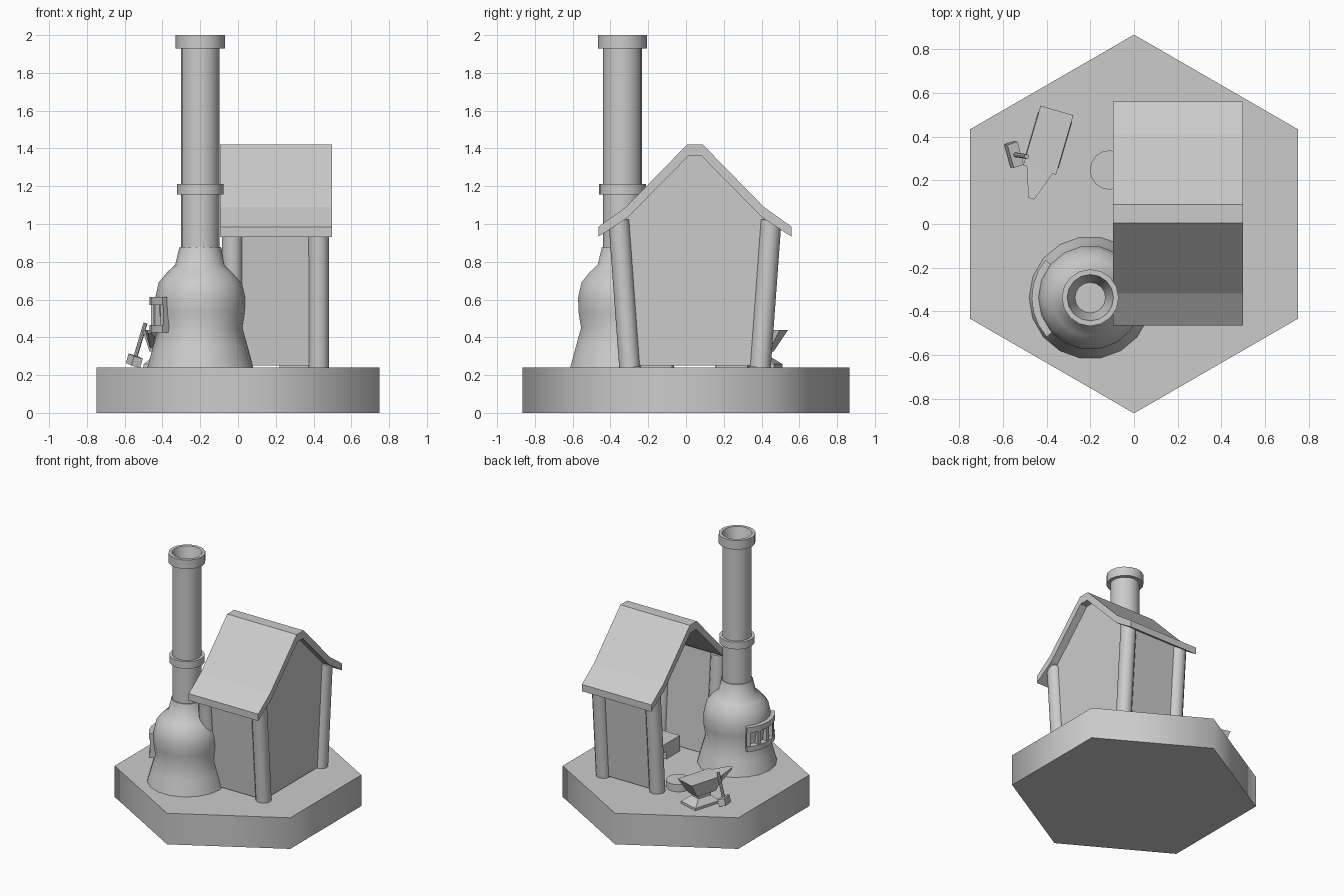
import bpy, bmesh
from math import sin, cos, pi, radians
from mathutils import Vector, Matrix

if "Cube" in bpy.data.objects:
    bpy.data.objects.remove(bpy.data.objects["Cube"])


def finish(name, bm, angle=35):
    bmesh.ops.recalc_face_normals(bm, faces=bm.faces)
    me = bpy.data.meshes.new(name)
    bm.to_mesh(me)
    bm.free()
    ob = bpy.data.objects.new(name, me)
    bpy.context.collection.objects.link(ob)
    if angle:
        bpy.context.view_layer.objects.active = ob
        ob.select_set(True)
        bpy.ops.object.shade_smooth_by_angle(angle=radians(angle))
        ob.select_set(False)
    return ob


def loft(name, rings, closed=False, angle=35):
    """Skin a list of equal-length point rings; cap the ends unless closed."""
    bm = bmesh.new()
    vs = [[bm.verts.new(p) for p in r] for r in rings]
    n = len(rings[0])
    for i in range(len(vs) if closed else len(vs) - 1):
        a, b = vs[i], vs[(i + 1) % len(vs)]
        for j in range(n):
            k = (j + 1) % n
            bm.faces.new((a[j], a[k], b[k], b[j]))
    if not closed:
        bm.faces.new(vs[0])
        bm.faces.new(vs[-1])
    return finish(name, bm, angle)


def lathe(name, profile, x, y, n=16, start=0.0, angle=35):
    return loft(name, [[(x + r * cos(start + 2 * pi * j / n), y + r * sin(start + 2 * pi * j / n), z)
                        for j in range(n)] for r, z in profile], angle=angle)


def rod(name, p, q, r, n=12):
    p, q = Vector(p), Vector(q)
    rot = (q - p).to_track_quat('Z', 'Y')
    ring = [rot @ Vector((r * cos(2 * pi * j / n), r * sin(2 * pi * j / n), 0)) for j in range(n)]
    return loft(name, [[p + v for v in ring], [q + v for v in ring]])


def box(name, lo, hi, matrix=Matrix()):
    ring = [(lo[0], lo[1]), (hi[0], lo[1]), (hi[0], hi[1]), (lo[0], hi[1])]
    return loft(name, [[matrix @ Vector((x, y, z)) for x, y in ring] for z in (lo[2], hi[2])], angle=0)


def extrude_x(name, yz, x0, x1):
    return loft(name, [[(x, y, z) for y, z in yz] for x in (x0, x1)], angle=0)


# Hexagonal base
G = 0.24
lathe("base", [(0.866, 0), (0.866, G)], 0, 0, 6, pi / 2, 65)

# Furnace body, flue, collar and hollow cap
KX, KY = -0.2, -0.337
lathe("furnace", [(0.28, G), (0.25, 0.35), (0.222, 0.45), (0.235, 0.53), (0.238, 0.61),
                  (0.22, 0.69), (0.175, 0.745), (0.132, 0.785), (0.11, 0.878)], KX, KY, 18)
lathe("chimney", [(0.103, 0.87), (0.103, 1.93), (0.13, 1.93), (0.13, 2.0),
                  (0.106, 2.0), (0.07, 1.86)], KX, KY, 16)
lathe("chimney_collar", [(0.1, 1.157), (0.124, 1.157), (0.124, 1.212), (0.1, 1.212)], KX, KY, 16)


# Curved furnace grate
def arc_bar(name, a0, a1, z0, z1, r0=0.215, r1=0.268, steps=6):
    rings = []
    for i in range(steps + 1):
        a = radians(a0 + (a1 - a0) * i / steps)
        rings.append([(KX + r * cos(a), KY + r * sin(a), z)
                      for r, z in ((r0, z0), (r1, z0), (r1, z1), (r0, z1))])
    return loft(name, rings)


arc_bar("grate_lower_rail", 140, 222, 0.425, 0.465)
arc_bar("grate_upper_rail", 140, 222, 0.57, 0.613)
for i in range(5):
    a = 140 + i * 19
    arc_bar("grate_bar_%d" % i, a, a + 6, 0.465, 0.57, r1=0.26, steps=1)

# Shed: four leaning posts, two side walls, one gable wall, roof
YC = 0.0475
for s in (-1, 1):
    for x in (-0.03, 0.427):
        rod("shed_post", (x, YC + s * 0.345, G), (x, YC + s * 0.402, 1.02), 0.056)
    extrude_x("side_wall", [(YC + s * h, z) for h, z in
                            ((0.36, 0.25), (0.33, 0.25), (0.385, 1.02), (0.415, 1.02))], -0.03, 0.43)


def mirrored(half):
    return [(YC + h, z) for h, z in half] + [(YC - h, z) for h, z in reversed(half)]


extrude_x("gable_wall", mirrored([(0.34, 0.25), (0.395, 1.02), (0.035, 1.36)]), 0.41, 0.44)
extrude_x("roof", mirrored([(0.042, 1.42), (0.365, 1.09), (0.512, 0.985),
                            (0.512, 0.932), (0.355, 1.035), (0.035, 1.36)]), -0.096, 0.498)

# Bench inside the shed
box("bench_top", (0.22, -0.24, 0.3), (0.4, 0.325, 0.36))
for y in (-0.24, 0.16):
    box("bench_leg", (0.22, y, G), (0.4, y + 0.165, 0.3))

# Round block by the open end
lathe("round_block", [(0.09, G), (0.09, 0.295)], -0.112, 0.247, 16)

# Anvil: local +Y is the horn direction
u = Vector((-0.28, -0.96, 0)).normalized()
M = Matrix(((-u.y, u.x, 0, -0.392), (u.x, u.y, 0, 0.383), (0, 0, 1, 0), (0, 0, 0, 1)))


def anvil_part(name, levels):
    """levels: (half width, back y, horn-side y, z)"""
    loft(name, [[M @ Vector(p) for p in ((-w, a, z), (w, a, z), (w, b, z), (-w, b, z))]
                for w, a, b, z in levels], angle=0)


anvil_part("anvil_body", [(0.05, -0.07, 0.1, 0.325), (0.078, -0.142, 0.142, 0.44)])
anvil_part("anvil_foot", [(0.08, -0.11, 0.11, G), (0.08, -0.11, 0.11, 0.258),
                          (0.04, -0.05, 0.06, 0.3), (0.04, -0.05, 0.06, 0.335)])
loft("anvil_horn", [[M @ Vector(p) for p in ring] for ring in (
    ((-0.065, 0.13, 0.435), (0.065, 0.13, 0.435), (0.045, 0.11, 0.345), (-0.045, 0.11, 0.345)),
    ((-0.014, 0.278, 0.44), (0.014, 0.278, 0.44), (0.01, 0.27, 0.42), (-0.01, 0.27, 0.42)))], angle=0)

# Hammer leaning on the anvil
foot, tip = Vector((-0.55, 0.318, 0.272)), Vector((-0.49, 0.308, 0.475))
rod("hammer_handle", foot, tip, 0.011, 8)
zax = (tip - foot).normalized()
yax = Vector((0.3, -0.95, 0))
yax = (yax - zax * yax.dot(zax)).normalized()
H = Matrix((yax.cross(zax), yax, zax)).transposed().to_4x4()
H.translation = foot
box("hammer_head", (-0.025, -0.055, -0.022), (0.025, 0.055, 0.03), H)
